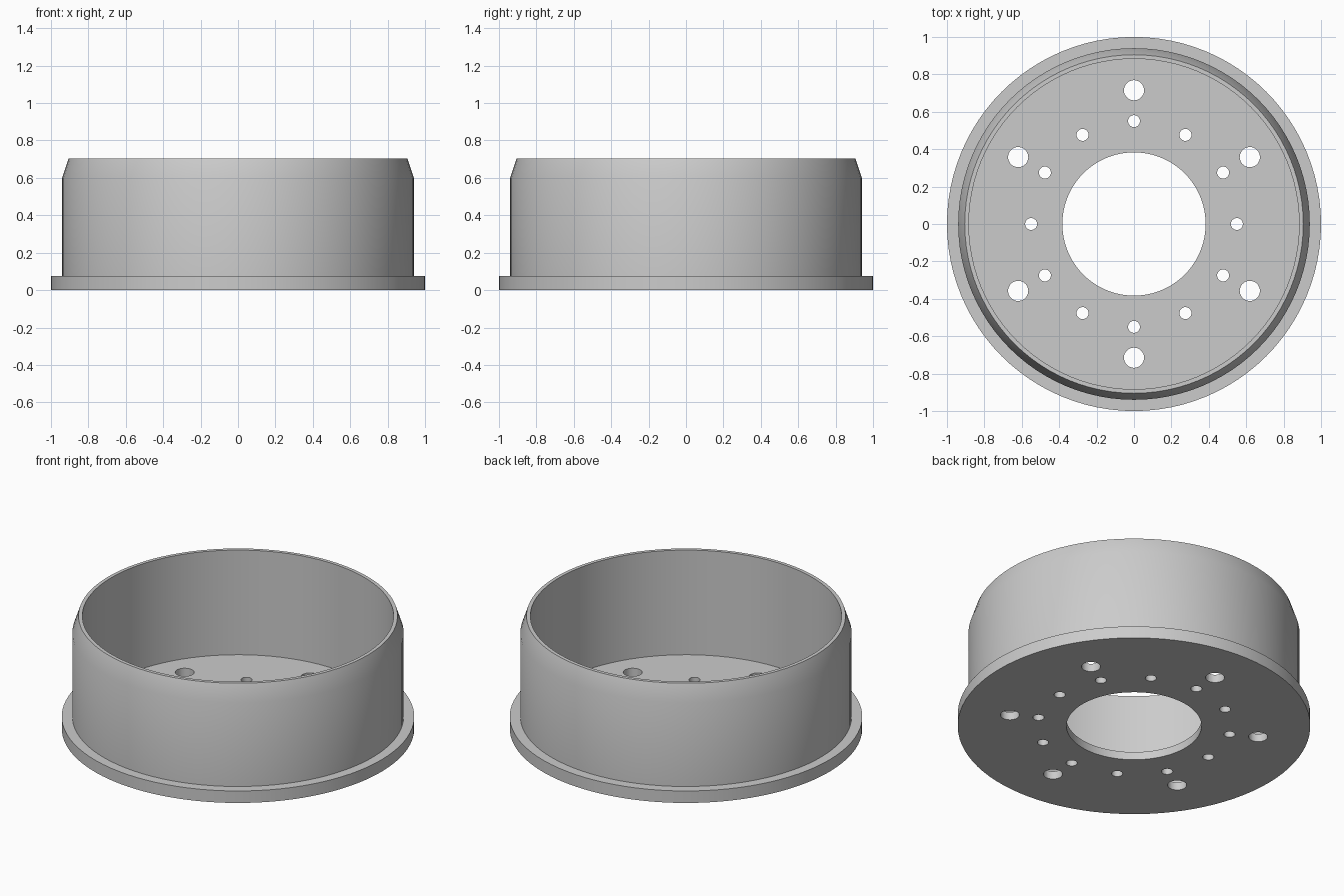
import bpy, bmesh, math
from mathutils import Matrix, Vector

cube = bpy.data.objects.get("Cube")
if cube:
    bpy.data.objects.remove(cube, do_unlink=True)

SEGMENTS = 96
FLOOR = 0.05

metal = bpy.data.materials.new("grey_metal")
metal.use_nodes = True
colour = (0.6, 0.6, 0.6, 1)
metal.diffuse_color = colour
metal.node_tree.nodes["Principled BSDF"].inputs["Base Color"].default_value = colour


def make_object(name, bm):
    bmesh.ops.recalc_face_normals(bm, faces=bm.faces)
    mesh = bpy.data.meshes.new(name)
    bm.to_mesh(mesh)
    bm.free()
    mesh.materials.append(metal)
    obj = bpy.data.objects.new(name, mesh)
    bpy.context.collection.objects.link(obj)
    return obj


# Drum: closed cross-section (radius, height) turned around z, with centre bore
profile = [(0.383, 0), (1, 0), (1, 0.075), (0.94, 0.075), (0.94, 0.6),
           (0.905, 0.705), (0.883, 0.705), (0.883, FLOOR), (0.383, FLOOR)]
bm = bmesh.new()
verts = [bm.verts.new((r, 0, z)) for r, z in profile]
edges = [bm.edges.new((v, verts[i - 1])) for i, v in enumerate(verts)]
bmesh.ops.spin(bm, geom=verts + edges, cent=(0, 0, 0), axis=(0, 0, 1),
               angle=math.tau, steps=SEGMENTS, use_merge=True)
bmesh.ops.remove_doubles(bm, verts=bm.verts, dist=0.0001)
drum = make_object("brake_drum", bm)

# Cutters: outer ring of stud holes and inner ring of small bolt holes
bm = bmesh.new()
for count, ring, radius in ((6, 0.715, 0.054), (12, 0.55, 0.032)):
    for i in range(count):
        a = math.pi / 2 + math.tau * i / count
        centre = Vector((ring * math.cos(a), ring * math.sin(a), FLOOR / 2))
        bmesh.ops.create_cone(bm, cap_ends=True, segments=32, radius1=radius,
                              radius2=radius, depth=FLOOR * 3,
                              matrix=Matrix.Translation(centre))
cutter = make_object("hole_cutters", bm)
cutter.hide_render = True

# Cut the holes, then keep only the finished drum
cut = drum.modifiers.new("holes", 'BOOLEAN')
cut.operation = 'DIFFERENCE'
cut.solver = 'EXACT'
cut.object = cutter
bpy.ops.object.select_all(action='DESELECT')
drum.select_set(True)
bpy.context.view_layer.objects.active = drum
bpy.ops.object.modifier_apply(modifier=cut.name)
bpy.data.objects.remove(cutter, do_unlink=True)
bpy.ops.object.shade_smooth_by_angle(angle=math.radians(30))
